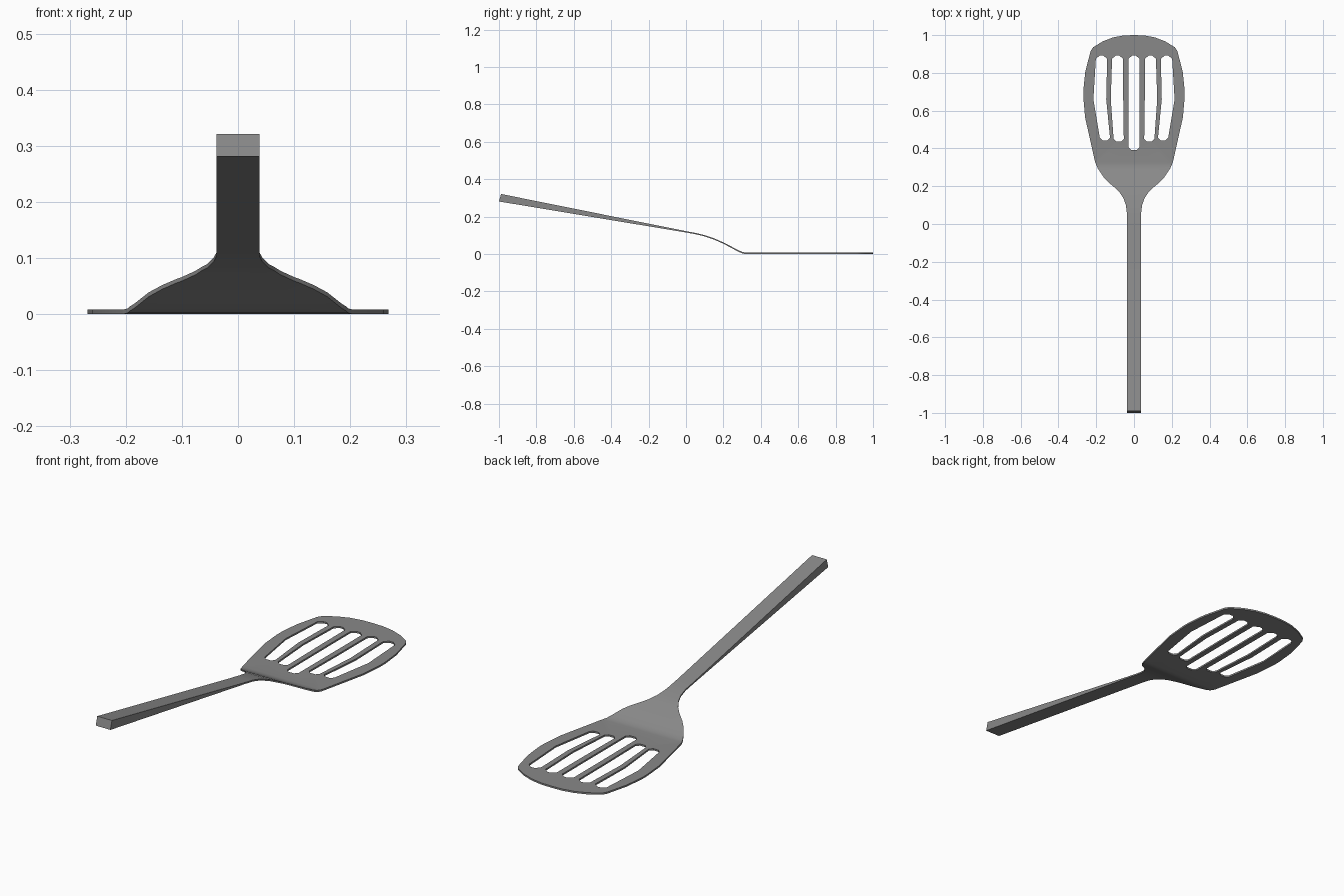
import bpy, bmesh

if "Cube" in bpy.data.objects:
    bpy.data.objects.remove(bpy.data.objects["Cube"])

# Right half of the plan outline, tip to handle end
HALF = [(0.055, 0.998), (0.11, 0.988), (0.165, 0.967), (0.217, 0.935), (0.23, 0.915),
        (0.258, 0.805), (0.268, 0.71), (0.268, 0.67), (0.259, 0.565), (0.206, 0.328),
        (0.192, 0.295), (0.159, 0.245), (0.135, 0.22), (0.10, 0.191), (0.075, 0.165),
        (0.055, 0.135), (0.043, 0.10), (0.038, 0.06), (0.038, -1.0)]

# Side profile: y, top z, bottom z
PROFILE = [(-1.0, 0.323, 0.281), (0.0, 0.122, 0.115), (0.05, 0.113, 0.106),
           (0.10, 0.101, 0.094), (0.15, 0.084, 0.077), (0.20, 0.062, 0.055),
           (0.26, 0.031, 0.023), (0.285, 0.018, 0.010), (0.305, 0.010, 0.002),
           (0.325, 0.008, 0.0), (1.0, 0.008, 0.0)]


def height(y, col):
    for a, b in zip(PROFILE, PROFILE[1:]):
        if y <= b[0] + 1e-6:
            t = (y - a[0]) / (b[0] - a[0])
            return a[col] + t * (b[col] - a[col])
    return PROFILE[-1][col]


def loop(bm, pts):
    vs = [bm.verts.new((x, y, 0)) for x, y in pts]
    return [bm.edges.new((vs[i - 1], vs[i])) for i in range(len(vs))]


def slot(side, top, mid, bot, y0):
    # each of top/mid/bot: centre x, half width
    (ct, wt), (cm, wm), (cb, wb) = top, mid, bot
    pts = [(ct + 0.009, 0.892), (ct + wt, 0.875), (cm + wm, 0.66), (cb + wb, y0 + 0.014),
           (cb + wb * 0.5, y0), (cb - wb * 0.5, y0), (cb - wb, y0 + 0.014),
           (cm - wm, 0.66), (ct - wt, 0.875), (ct - 0.009, 0.892)]
    return [(side * x, y) for x, y in pts]


bm = bmesh.new()
outline = [(0, 1.0)] + HALF + [(-x, y) for x, y in reversed(HALF)]
edges = loop(bm, outline)

# Five slots
edges += loop(bm, slot(1, (0, 0.03), (0, 0.03), (0, 0.029), 0.393))
for s in (-1, 1):
    edges += loop(bm, slot(s, (0.087, 0.029), (0.090, 0.033), (0.081, 0.027), 0.437))
    edges += loop(bm, slot(s, (0.172, 0.030), (0.181, 0.034), (0.154, 0.027), 0.443))
bmesh.ops.triangle_fill(bm, use_beauty=True, use_dissolve=False, edges=edges)

# Cut across at each profile station so the neck can bend
for y, _, _ in PROFILE[1:-1]:
    bmesh.ops.bisect_plane(bm, geom=bm.verts[:] + bm.edges[:] + bm.faces[:],
                           plane_co=(0, y, 0), plane_no=(0, 1, 0), dist=1e-5)

# Thicken along the profile
bottom = bm.verts[:]
res = bmesh.ops.extrude_face_region(bm, geom=bm.faces[:], use_keep_orig=True)
top = [g for g in res["geom"] if isinstance(g, bmesh.types.BMVert)]
for v in bottom:
    v.co.z = height(v.co.y, 2)
for v in top:
    v.co.z = height(v.co.y, 1)
    if v.co.y < -0.99:  # slanted butt of the handle
        v.co.y += 0.011
        v.co.z -= 0.002
bmesh.ops.recalc_face_normals(bm, faces=bm.faces[:])

mesh = bpy.data.meshes.new("slotted_turner")
bm.to_mesh(mesh)
bm.free()
obj = bpy.data.objects.new("slotted_turner", mesh)
bpy.context.collection.objects.link(obj)

mat = bpy.data.materials.new("grey")
mat.diffuse_color = (0.25, 0.25, 0.25, 1)
mat.use_nodes = True
mat.node_tree.nodes["Principled BSDF"].inputs["Base Color"].default_value = mat.diffuse_color
mesh.materials.append(mat)

bpy.context.view_layer.objects.active = obj
obj.select_set(True)
bpy.ops.object.shade_smooth_by_angle(angle=0.5)
